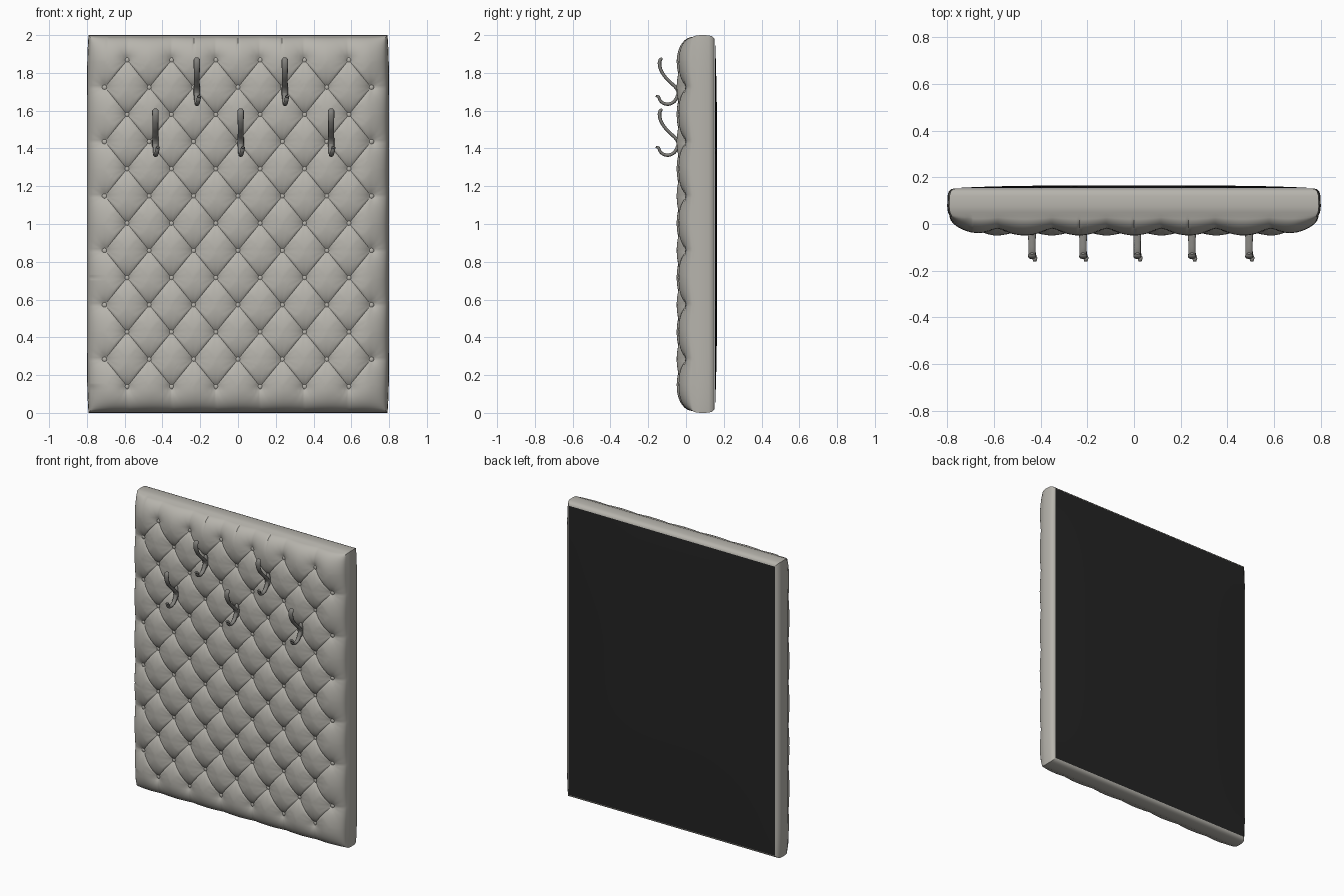
import bpy, bmesh, math
from mathutils import Matrix, Vector

if "Cube" in bpy.data.objects:
    bpy.data.objects.remove(bpy.data.objects["Cube"])

HX, HZ = 0.1175, 0.144          # half spacing of the button lattice
LX, Z0, Z1 = 0.705, 0.14, 1.868  # lattice limits


def material(name, col):
    m = bpy.data.materials.new(name)
    m.diffuse_color = (*col, 1)
    m.use_nodes = True
    m.node_tree.nodes["Principled BSDF"].inputs["Base Color"].default_value = m.diffuse_color
    return m


FABRIC = material("greige fabric", (0.47, 0.455, 0.415))
BACKING = material("black backing", (0.017, 0.017, 0.017))
METAL = material("grey metal", (0.22, 0.215, 0.2))


def add_object(name, bm, mat, angle=40):
    me = bpy.data.meshes.new(name)
    bm.to_mesh(me)
    bm.free()
    me.materials.append(mat)
    ob = bpy.data.objects.new(name, me)
    bpy.context.collection.objects.link(ob)
    bpy.ops.object.select_all(action='DESELECT')
    bpy.context.view_layer.objects.active = ob
    ob.select_set(True)
    bpy.ops.object.shade_smooth_by_angle(angle=math.radians(angle))
    return ob


def surface_y(x, z):
    """Depth of the tufted front: pillow edge, diagonal pleats, button dimples."""
    cx, cz = max(-LX, min(LX, x)), max(Z0, min(Z1, z))
    u, v = (cx - HX) / (2 * HX), (cz - Z0) / (2 * HZ)
    a, b = u + v, u - v
    puff = math.sqrt(abs(math.sin(math.pi * a) * math.sin(math.pi * b)))
    ia, ib = round(a), round(b)
    bx, bz = HX + (ia + ib) * HX, Z0 + (ia - ib) * HZ
    r = math.hypot(x - bx, z - bz)
    ang = math.atan2(z - bz, x - bx)
    ex = max(0, abs(x) - 0.59) / 0.2
    ez = max(0, abs(z - 1) - 0.86) / 0.13
    q = math.sqrt(max(0, 1 - ex * ex)) * math.sqrt(max(0, 1 - ez * ez))
    tuft = 0.016 * (1 - puff) + 0.03 * math.exp(-r / 0.035)
    tuft += 0.0015 * math.cos(12 * ang) * min(1, r / 0.02) * math.exp(-r / 0.04)
    return 0.035 - 0.085 * q + math.sqrt(q) * tuft


# Upholstered body: tufted front grid plus rounded side rings
N, M = 16, 9


def samples(lo, hi, end_lo, end_hi):
    ease = [math.sin(k / M * math.pi / 2) for k in range(1, M + 1)]
    mid = [lo + (hi - lo) * k / (12 * N) for k in range(12 * N + 1)]
    return [lo + (end_lo - lo) * e for e in reversed(ease)] + mid + [hi + (end_hi - hi) * e for e in ease]


xs = samples(-LX, LX, -0.79, 0.79)
zs = samples(Z0, Z1, 0.01, 1.99)
nx, nz = len(xs), len(zs)


def corner_pull(x, z):
    return x * (1 - 0.012 * abs(z - 1) ** 10)


bm = bmesh.new()
grid = [[bm.verts.new((corner_pull(x, z), surface_y(x, z), z)) for z in zs] for x in xs]
for i in range(nx - 1):
    for j in range(nz - 1):
        p, q, r, s = grid[i][j], grid[i + 1][j], grid[i + 1][j + 1], grid[i][j + 1]
        bi = math.floor(((xs[i] + xs[i + 1]) / 2 - HX) / HX)
        bj = math.floor(((zs[j] + zs[j + 1]) / 2 - Z0) / HZ)
        # split each cell along the pleat direction
        tris = ((p, q, r), (p, r, s)) if (bi + bj) % 2 == 0 else ((p, q, s), (q, r, s))
        for t in tris:
            bm.faces.new(t)
ring = ([grid[i][0] for i in range(nx - 1)] + [grid[-1][j] for j in range(nz - 1)]
        + [grid[i][-1] for i in range(nx - 1, 0, -1)] + [grid[0][j] for j in range(nz - 1, 0, -1)])
base = [v.co.copy() for v in ring]
for y, grow in ((0.05, 0.007), (0.075, 0.01), (0.12, 0.009), (0.14, 0.003), (0.15, -0.008), (0.152, -0.022)):
    new = [bm.verts.new((c.x * (1 + grow / 0.79), y, 1 + (c.z - 1) * (1 + grow / 0.99))) for c in base]
    for k in range(len(ring)):
        l = (k + 1) % len(ring)
        bm.faces.new((ring[k], new[k], new[l], ring[l]))
    ring = new
bm.faces.new(list(reversed(ring)))
add_object("tufted_panel", bm, FABRIC)

# Covered buttons at every lattice crossing
bm = bmesh.new()
for row in range(13):
    count = 6 + row % 2
    for k in range(count):
        x, z = (k - (count - 1) / 2) * 2 * HX, Z0 + row * HZ
        bmesh.ops.create_uvsphere(bm, u_segments=14, v_segments=8, radius=0.016,
                                  matrix=Matrix.Translation((x, surface_y(x, z) - 0.003, z))
                                  @ Matrix.Diagonal((1, 0.6, 1, 1)))
add_object("buttons", bm, FABRIC, 60)

# Slightly domed backing cloth
bm = bmesh.new()
bmesh.ops.create_grid(bm, x_segments=24, y_segments=24, size=1)
for v in bm.verts:
    x, z = v.co.x, v.co.y
    v.co = Vector((x * 0.772, 0.1535 + 0.0115 * (1 - x ** 4) * (1 - z ** 4), 1 + z * 0.977))
bmesh.ops.recalc_face_normals(bm, faces=bm.faces)
if next(iter(bm.faces)).normal.y < 0:
    bmesh.ops.reverse_faces(bm, faces=bm.faces)
add_object("backing_cloth", bm, BACKING)


# Coat hooks: a flat upper arm, a thin lower arm and a wall mount
def arm(name, pts, ox, oz, widen):
    cu = bpy.data.curves.new(name, 'CURVE')
    cu.dimensions = '3D'
    cu.bevel_depth = 1
    cu.bevel_resolution = 3
    cu.resolution_u = 6
    cu.use_fill_caps = True
    sp = cu.splines.new('BEZIER')
    sp.bezier_points.add(len(pts) - 1)
    for bp, (x, y, z, r) in zip(sp.bezier_points, pts):
        bp.co = (x / widen, y, z)
        bp.radius = r
        bp.handle_left_type = bp.handle_right_type = 'AUTO'
    ob = bpy.data.objects.new(name, cu)
    bpy.context.collection.objects.link(ob)
    ob.location = (ox, 0, oz)
    ob.scale = (widen, 1, 1)
    cu.materials.append(METAL)
    bpy.ops.object.select_all(action='DESELECT')
    bpy.context.view_layer.objects.active = ob
    ob.select_set(True)
    bpy.ops.object.convert(target='MESH')
    bpy.ops.object.shade_smooth_by_angle(angle=math.radians(50))


# (x, y, z, radius), z measured from the mount
UPPER = [(0, -0.126, 0.178, 0.006), (0, -0.135, 0.170, 0.010), (0, -0.140, 0.145, 0.010),
         (0, -0.122, 0.095, 0.009), (0, -0.080, 0.048, 0.009), (0, -0.048, 0.015, 0.010),
         (0, -0.036, -0.02, 0.010)]
LOWER = [(0, -0.036, 0.02, 0.010), (0, -0.048, -0.030, 0.010), (0, -0.075, -0.060, 0.009),
         (0.002, -0.110, -0.064, 0.009), (0.008, -0.137, -0.046, 0.008), (0.012, -0.147, -0.026, 0.008),
         (0.012, -0.160, -0.023, 0.005)]
HOOKS = [(-0.218, 1.70), (0.248, 1.70), (-0.437, 1.43), (0.014, 1.43), (0.493, 1.43)]
for x, z in HOOKS:
    arm("hook_upper_arm", UPPER, x, z, 1.7)
    arm("hook_lower_arm", LOWER, x, z, 1.4)
    bm = bmesh.new()
    bmesh.ops.create_uvsphere(bm, u_segments=16, v_segments=10, radius=1,
                              matrix=Matrix.Translation((x, -0.034, z)) @ Matrix.Diagonal((0.017, 0.016, 0.05, 1)))
    add_object("hook_mount", bm, METAL, 60)
